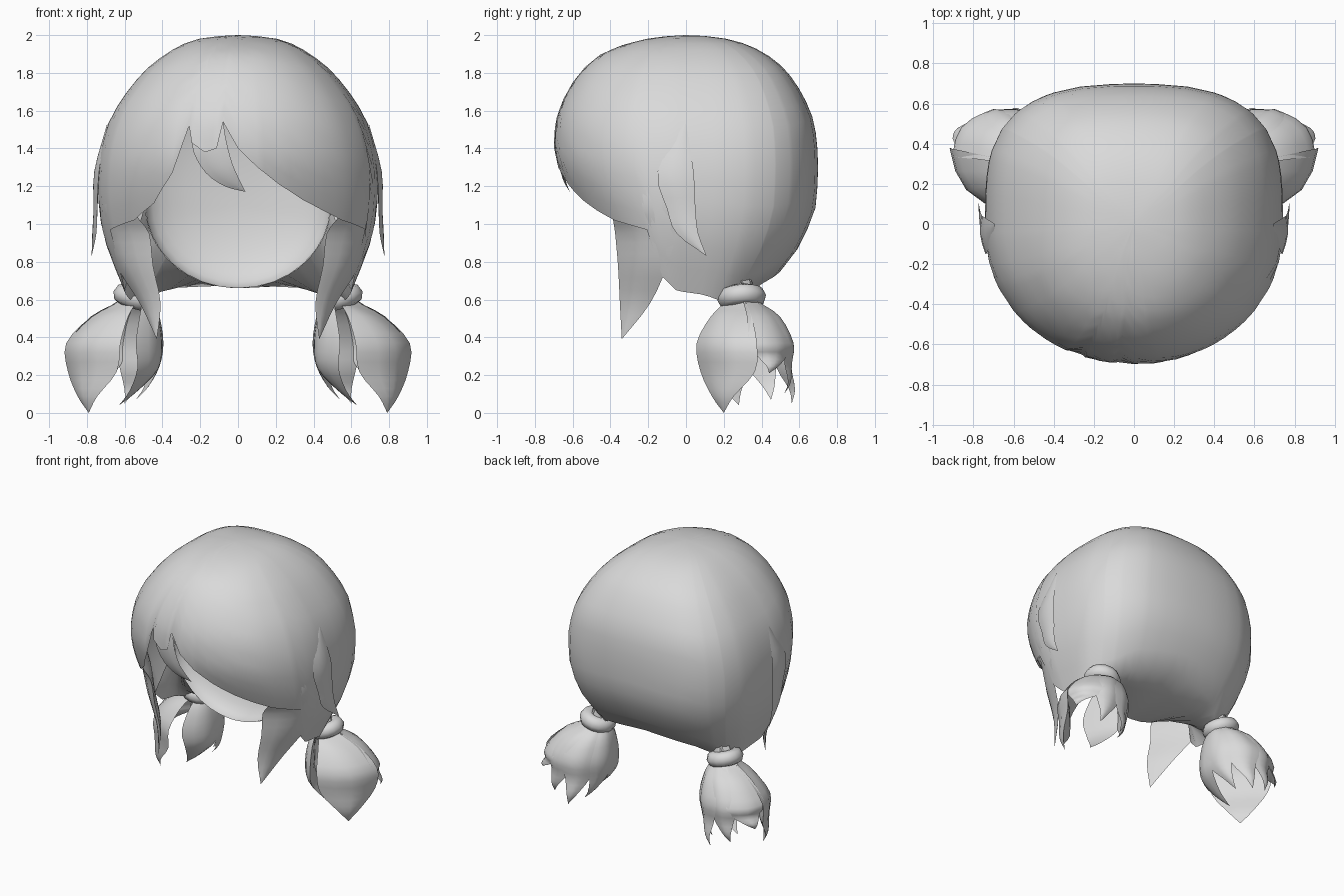
import bpy, bmesh, math
from mathutils import Vector, Matrix

if "Cube" in bpy.data.objects:
    bpy.data.objects.remove(bpy.data.objects["Cube"])

grey = bpy.data.materials.new("hair_grey")
grey.diffuse_color = (0.7, 0.7, 0.7, 1)
grey.use_nodes = True
grey.node_tree.nodes["Principled BSDF"].inputs["Base Color"].default_value = grey.diffuse_color


def finish(name, bm, recalc=True, angle=50):
    bmesh.ops.remove_doubles(bm, verts=bm.verts, dist=0.0005)
    if recalc:
        bmesh.ops.recalc_face_normals(bm, faces=bm.faces)
    mesh = bpy.data.meshes.new(name)
    bm.to_mesh(mesh)
    bm.free()
    mesh.materials.append(grey)
    obj = bpy.data.objects.new(name, mesh)
    bpy.context.collection.objects.link(obj)
    bpy.ops.object.select_all(action='DESELECT')
    obj.select_set(True)
    bpy.context.view_layer.objects.active = obj
    bpy.ops.object.shade_smooth_by_angle(angle=math.radians(angle))
    return obj


def lookup(table, key, col=1):
    if key <= table[0][0]:
        return table[0][col]
    for a, b in zip(table, table[1:]):
        if key <= b[0]:
            return a[col] + (b[col] - a[col]) * (key - a[0]) / (b[0] - a[0])
    return table[-1][col]


def grid(bm, rows):
    vs = [[bm.verts.new(p) for p in row] for row in rows]
    for a, b in zip(vs, vs[1:]):
        for i in range(len(a) - 1):
            bm.faces.new((a[i], b[i], b[i + 1], a[i + 1]))


def smooth_path(pts, steps=3):
    pts = [Vector(p) for p in pts]
    ext = [2 * pts[0] - pts[1]] + pts + [2 * pts[-1] - pts[-2]]
    out = []
    for i in range(1, len(ext) - 2):
        a, b, c, d = ext[i - 1:i + 3]
        for s in range(steps):
            t = s / steps
            out.append(0.5 * (2 * b + (c - a) * t + (2 * a - 5 * b + 4 * c - d) * t * t
                              + (3 * b - a - 3 * c + d) * t ** 3))
    return out + [pts[-1]]


def strand(name, left, right, centre, bulge=0.25, inner=0.08, side=1):
    """Tapering lock between two edge paths, bulging away from centre."""
    bm = bmesh.new()
    rows = []
    us = [0, 0.25, 0.5, 0.75, 1]
    for l, r in zip(smooth_path(left), smooth_path(right)):
        mid = (l + r) / 2 - Vector((centre[0], centre[1], 0))
        out = Vector((mid.x, mid.y, 0)).normalized()
        width = (l - r).length
        ring = [l.lerp(r, u) + out * bulge * width * math.sin(math.pi * u) for u in us]
        ring += [l.lerp(r, u) - out * inner * width * math.sin(math.pi * u) for u in us[-2:0:-1]]
        ring.append(ring[0].copy())
        rows.append([Vector((p.x * side, p.y, p.z)) for p in ring])
    grid(bm, rows)
    return finish(name, bm)


# height: half width, front depth, back depth
PROFILE = [(0.60, .585, .40, .37), (0.68, .615, .43, .44), (0.75, .645, .45, .50),
           (0.88, .695, .48, .60), (1.0, .725, .53, .655), (1.08, .737, .58, .685),
           (1.18, .743, .635, .695), (1.32, .74, .69, .70), (1.42, .72, .70, .695),
           (1.54, .685, .692, .68), (1.65, .625, .655, .635), (1.75, .55, .60, .58),
           (1.83, .475, .535, .515), (1.90, .385, .45, .425), (1.95, .30, .33, .33),
           (1.98, .21, .21, .22), (1.995, .10, .10, .11), (2.0, 0, 0, 0)]
# angle from the front: lower edge height, shaping fringe, sides and nape
NAPE = [(77, .72), (85, .65), (105, .60), (122, .595), (135, .62), (150, .69), (180, .75)]
HEM = [(-a, z) for a, z in NAPE[::-1]] + [
    (-70, .97), (-49, 1.02), (-37, 1.11), (-28, 1.27), (-22, 1.52), (-20, 1.43), (-14, 1.38),
    (-9, 1.40), (-6.6, 1.54), (0, 1.40), (8, 1.30), (17, 1.21), (28, 1.125), (38, 1.07),
    (49, 1.02), (70, .97)] + NAPE


def cap_point(phi, z):
    s, c = math.sin(math.radians(phi)), math.cos(math.radians(phi))
    front = c > 0
    x = lookup(PROFILE, z, 1) * math.copysign(abs(s) ** (1 if front else 0.75), s)
    y = -lookup(PROFILE, z, 2) * c ** 0.85 if front else lookup(PROFILE, z, 3) * abs(c) ** 0.6
    return Vector((x, y, z))


# Main hair cap with fringe
angles = sorted(set([h[0] for h in HEM] + list(range(-176, 180, 11)) + [-94, 94]))
bm = bmesh.new()
rows = []
for i in range(19):
    t = i / 18
    fall = 1 - math.cos(t * math.pi / 2)
    fall = 0.75 * fall + 0.25 * t * t
    rows.append([cap_point(a, 2 - (2 - lookup(HEM, a)) * fall) for a in angles])
grid(bm, rows)

# Rounded nape, running from the cap's lower edge to the inner rim
CZ, RX, RZ, RY = 1.1, 0.49, 0.44, -0.06
for sign in (-1, 1):
    outer, bend, rim = [], [], []
    for phi in [a for a in angles if a * sign >= 77]:
        a = (180 - abs(phi)) / 103 * math.pi / 2
        p = cap_point(phi, lookup(HEM, phi))
        r = Vector((sign * RX * math.sin(a), RY, CZ - RZ * math.cos(a)))
        outer.append(p)
        rim.append(r)
        bend.append(p.lerp(r, 0.35) - Vector((0, 0, 0.035 * math.cos(a))))
    grid(bm, [outer, bend, rim])
finish("hair_cap", bm, recalc=False, angle=75)

# Shallow inner scalp behind the fringe
bm = bmesh.new()
rows = []
for j in range(9):
    e = j / 8 * math.pi / 2
    row = []
    for i in range(33):
        a = i / 32 * 2 * math.pi
        up = 0.74 if math.cos(a) < 0 else RZ
        wide = 1 + 0.25 * max(0, -math.cos(a))
        row.append((RX * wide * math.sin(a) * math.cos(e), RY + 0.17 * math.sin(e),
                    CZ - up * math.cos(a) * math.cos(e)))
    rows.append(row)
grid(bm, rows)
inside = finish("inner_scalp", bm, recalc=False)
if sum(p.normal.y * p.area for p in inside.data.polygons) > 0:
    inside.data.flip_normals()

# Loose strand in the middle of the fringe
strand("fringe_strand",
       [(-.24, -.64, 1.47), (-.235, -.645, 1.38), (-.17, -.64, 1.27), (-.07, -.63, 1.20), (.04, -.615, 1.17)],
       [(-.08, -.675, 1.55), (-.06, -.68, 1.43), (-.03, -.67, 1.32), (.0, -.65, 1.25), (.04, -.615, 1.17)],
       (0, 0), 0.08, 0.05)

# Pigtail strands: direction, half spread, widest reach, lower fullness, tip position
TAILS = [(-42, 54, .265, .95, (.79, .20, 0.0)), (38, 34, .25, .75, (.89, .44, .21)),
         (80, 26, .24, .75, (.74, .52, .10)), (118, 28, .25, .75, (.60, .56, .05)),
         (160, 28, .25, .75, (.54, .45, .07)), (208, 36, .25, .85, (.63, .28, .04))]

for side, tag in ((1, "right"), (-1, "left")):
    # Long lock beside the face
    strand("face_lock_" + tag,
           [(.57, -.35, 1.18), (.54, -.385, 1.05), (.47, -.375, .95), (.45, -.36, .78), (.41, -.35, .58), (.43, -.34, .39)],
           [(.715, -.17, 1.29), (.73, -.11, 1.12), (.715, -.055, .96), (.645, -.10, .78), (.52, -.19, .58), (.43, -.34, .39)],
           (.1, .1), 0.13, 0.03, side)
    # Flat wisp over the ear
    strand("ear_wisp_" + tag,
           [(.692, -.01, 1.53), (.735, -.15, 1.28), (.745, -.10, 1.08), (.75, -.05, .95), (.775, .11, .83)],
           [(.692, .0, 1.53), (.755, .04, 1.28), (.76, .05, 1.08), (.77, .065, .95), (.775, .11, .83)],
           (0, 0), 0.08, 0.05, side)
    # Hair tie
    bm = bmesh.new()
    tilt = Vector((-.28, -.08, 1)).to_track_quat('Z', 'Y').to_matrix().to_4x4()
    place = Matrix.Translation((.535, .295, .61)) @ tilt
    rows = []
    for i in range(17):
        a = i / 16 * 2 * math.pi
        row = []
        for j in range(9):
            b = j / 8 * 2 * math.pi
            r = 0.075 + 0.055 * math.cos(b)
            p = place @ Vector((r * math.cos(a), r * math.sin(a), .056 * math.sin(b)))
            row.append((p.x * side, p.y, p.z))
        rows.append(row)
    grid(bm, rows)
    finish("hair_tie_" + tag, bm)
    # Curling pigtail strands, gathered in the tie
    for n, (aim, spread, reach, full, tip) in enumerate(TAILS):
        low, tip = tip[2], Vector(tip)
        path = [(.50, .285, .06, .72, 1), (.54, .295, .085, .60, 1), (.60, .31, .18, .51, 1),
                (.65, .32, reach, .37, 1), (.655, .325, reach * .94, .22 + low * .4, full)]
        out = Vector((math.cos(math.radians(aim)), math.sin(math.radians(aim)), 0))
        edges = []
        for sign in (-1, 1):
            edge = []
            for cx, cy, r, z, w in path:
                a = math.radians(aim + sign * spread * w)
                edge.append(Vector((cx + r * math.cos(a), cy + r * math.sin(a), z)))
            edge.append(edge[-1].lerp(tip, 0.6) + out * 0.02)
            edges.append(edge + [tip])
        strand("pigtail_strand_%s_%d" % (tag, n + 1), edges[0], edges[1], (.63, .32), 0.18, 0.02, side)
